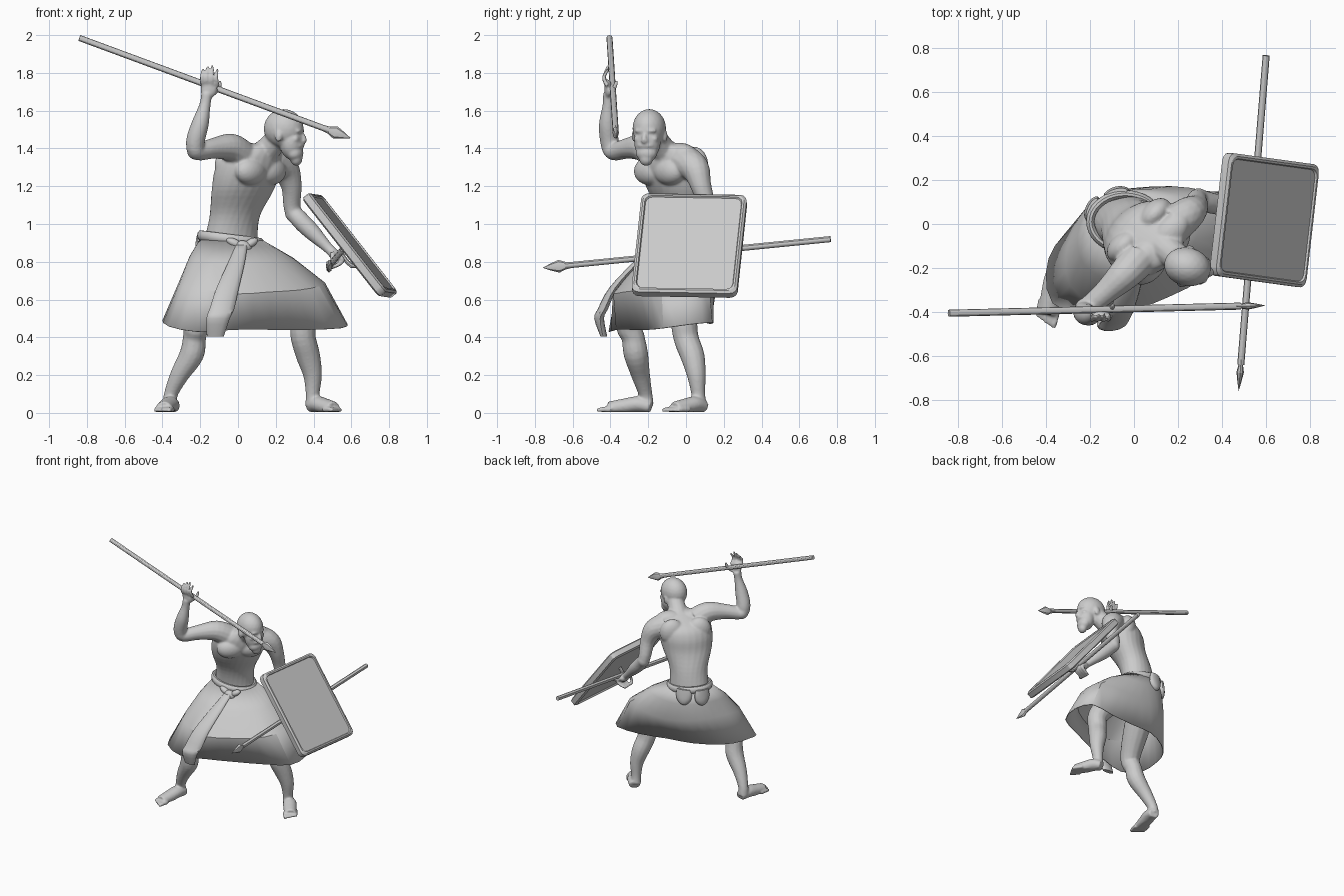
import bpy, bmesh
from math import cos, sin, pi, radians
from mathutils import Vector, Matrix

if "Cube" in bpy.data.objects:
    bpy.data.objects.remove(bpy.data.objects["Cube"])


def loft(bm, rings, caps=True):
    """Skin a list of equal-length point rings."""
    vs = [[bm.verts.new(p) for p in r] for r in rings]
    n = len(vs[0])
    for a, b in zip(vs, vs[1:]):
        for i in range(n):
            bm.faces.new((a[i], a[(i + 1) % n], b[(i + 1) % n], b[i]))
    if caps:
        bm.faces.new(vs[0][::-1])
        bm.faces.new(vs[-1])


def spline(pts, steps, closed=False):
    P = [Vector(p) for p in pts]
    n, out = len(P), []
    for i in range(n if closed else n - 1):
        if closed:
            a, b, c, d = (P[(i + k) % n] for k in (-1, 0, 1, 2))
        else:
            a, b, c, d = P[max(i - 1, 0)], P[i], P[i + 1], P[min(i + 2, n - 1)]
        for s in range(steps):
            t = s / steps
            out.append(0.5 * (2 * b + (c - a) * t + (2 * a - 5 * b + 4 * c - d) * t * t
                              + (3 * b - a - 3 * c + d) * t ** 3))
    out.append(P[0].copy() if closed else P[-1])
    return out


def tube(bm, pts, sides=14, steps=4, flat=1.0, closed=False):
    """Round tube along (x, y, z, radius) points."""
    path = spline(pts, steps, closed) if steps > 1 else [Vector(p) for p in pts]
    span = path[len(path) // 2].xyz - path[0].xyz
    ref = Vector((0, 0, 1)) if closed or abs(span.normalized().z) < 0.75 else Vector((0.3, 1, 0))
    rings = []
    for i, p in enumerate(path):
        d = (path[min(i + 1, len(path) - 1)].xyz - path[max(i - 1, 0)].xyz)
        if closed and i in (0, len(path) - 1):
            d = path[1].xyz - path[-2].xyz
        u = d.cross(ref).normalized()
        v = u.cross(d).normalized()
        rings.append([p.xyz + p.w * (u * flat * cos(2 * pi * k / sides) + v * sin(2 * pi * k / sides))
                      for k in range(sides)])
    loft(bm, rings, not closed)


def stack(bm, rows, sides=24, steps=4):
    """Level ellipses: (x, y, z, half width, half depth, yaw)."""
    rings = []
    for x, y, z, a, b, yaw in spline(rows, steps):
        c, s = cos(radians(yaw)), sin(radians(yaw))
        rings.append([Vector((x + a * cos(t) * c - b * sin(t) * s, y + a * cos(t) * s + b * sin(t) * c, z))
                      for t in (2 * pi * k / sides for k in range(sides))])
    loft(bm, rings)


def blob(bm, c, r, yaw=0, pitch=0):
    m = (Matrix.Translation(c) @ Matrix.Rotation(radians(yaw), 4, 'Z')
         @ Matrix.Rotation(radians(pitch), 4, 'Y') @ Matrix.Diagonal((*r, 1)))
    bmesh.ops.create_icosphere(bm, subdivisions=3, radius=1, matrix=m)


def finish(bm, name, angle=40):
    bmesh.ops.recalc_face_normals(bm, faces=bm.faces)
    me = bpy.data.meshes.new(name)
    bm.to_mesh(me)
    bm.free()
    ob = bpy.data.objects.new(name, me)
    bpy.context.collection.objects.link(ob)
    bpy.ops.object.select_all(action='DESELECT')
    ob.select_set(True)
    bpy.context.view_layer.objects.active = ob
    bpy.ops.object.shade_smooth_by_angle(angle=radians(angle))
    return ob


# Body: overlapping volumes, fused by a remesh
b = bmesh.new()
stack(b, [(-.04, .02, .80, .16, .115, 15), (-.035, .01, .93, .143, .11, 20), (-.015, -.01, 1.05, .14, .115, 28),
          (.025, -.05, 1.18, .18, .135, 38), (.05, -.067, 1.28, .195, .15, 43), (.075, -.078, 1.35, .185, .135, 45),
          (.12, -.10, 1.40, .12, .085, 45), (.15, -.12, 1.43, .05, .05, 45)])
fwd, side = Vector((.7, -.7, 0)), Vector((.7, .7, 0))
for s in (-1, 1):
    blob(b, Vector((.06, -.08, 1.28)) + fwd * .085 + side * s * .075, (.065, .10, .075), -45)  # chest
    blob(b, Vector((.065, -.07, 1.31)) - fwd * .06 + side * s * .10, (.06, .09, .10), -45)     # shoulder blade
    blob(b, Vector((.11, -.09, 1.38)) + side * s * .08, (.065, .10, .05), -45)                 # neck muscle
# legs
tube(b, [(-.12, -.02, .84, .10), (-.17, -.17, .67, .095), (-.215, -.30, .49, .072), (-.23, -.28, .40, .062),
         (-.245, -.265, .31, .065), (-.31, -.24, .20, .05), (-.355, -.215, .10, .037), (-.36, -.21, .04, .04)])
tube(b, [(.05, .04, .84, .10), (.19, .01, .70, .095), (.33, -.01, .52, .074), (.345, .0, .40, .067),
         (.372, .035, .30, .064), (.395, .055, .20, .05), (.395, .065, .10, .037), (.395, .07, .04, .04)])


def foot(heel, toe, big):
    h, t = Vector((*heel, 0)), Vector((*toe, 0))
    d = (t - h).normalized()
    w = Vector((-d.y, d.x, 0))
    tube(b, [(*(h.lerp(t, f) + Vector((0, 0, z))), r) for f, z, r in
             ((.02, .03, .034), (.25, .045, .043), (.5, .035, .042), (.8, .022, .038))], flat=1.15)
    for i in range(5):
        o = w * (i - 2) * .02 * big
        e = t + o - d * .009 * i
        tube(b, [(*(e - d * .08 + Vector((0, 0, .018))), .016), (*(e - d * .03 + Vector((0, 0, .018))), .014),
                 (*(e + Vector((0, 0, .013))), .010)], 8, 3)


foot((-.345, -.18), (-.405, -.465), -1)
foot((.385, .10), (.535, -.10), 1)
# arms
tube(b, [(.02, -.16, 1.36, .085), (-.04, -.225, 1.405, .075), (-.13, -.31, 1.40, .055), (-.215, -.385, 1.385, .048),
         (-.225, -.405, 1.44, .05), (-.20, -.415, 1.53, .046), (-.175, -.412, 1.63, .03), (-.165, -.41, 1.69, .03)])
tube(b, [(.18, -.005, 1.33, .09), (.25, .05, 1.29, .076), (.283, .08, 1.20, .055), (.288, .115, 1.08, .045),
         (.33, .10, 1.02, .048), (.39, .085, .96, .045), (.47, .06, .88, .029), (.50, .045, .85, .028)])
blob(b, (-.22, -.385, 1.385), (.05, .05, .046))
blob(b, (.293, .118, 1.06), (.045, .045, .05))
# hands
blob(b, (-.155, -.412, 1.715), (.045, .02, .05))
blob(b, (.515, .04, .835), (.035, .045, .03), 0, 45)
for i in range(4):
    x = -.19 + .026 * i
    top = 1.81 + (.01, .025, .03, .01)[i]
    tube(b, [(x + .005, -.415, 1.73, .012), (x - .003, -.435, 1.775, .011), (x + .004, -.41, top, .008)], 8, 3)
    y = .005 + .023 * i
    tube(b, [(.52, y, .84, .013), (.555, y, .81, .013), (.53, y, .785, .012), (.485, y - .01, .765, .009)], 8, 3)
tube(b, [(-.13, -.40, 1.69, .014), (-.10, -.38, 1.72, .013), (-.095, -.365, 1.76, .009)], 8, 3)
tube(b, [(.50, .0, .85, .014), (.50, -.02, .81, .012), (.485, -.02, .77, .009)], 8, 3)
# neck and head
tube(b, [(.12, -.09, 1.35, .08), (.18, -.14, 1.42, .065), (.235, -.18, 1.49, .062)])
HEAD, YAW = Matrix.Translation((.245, -.195, 1.505)) @ Matrix.Rotation(radians(-14), 4, 'Z'), -14
for c, r, p in [((-.003, 0, 0), (.107, .088, .104), 0), ((.04, 0, -.07), (.064, .071, .095), 0),  # skull, face
                ((.085, 0, -.012), (.02, .06, .014), 0), ((.105, 0, -.05), (.016, .014, .03), -20),  # brow, nose
                ((.108, 0, -.066), (.014, .02, .012), 0), ((.088, 0, -.09), (.02, .045, .014), 0),  # moustache
                ((.058, 0, -.13), (.045, .058, .045), 0), ((.066, 0, -.158), (.032, .038, .04), 0)]:  # beard
    blob(b, HEAD @ Vector(c), r, YAW, p)
for s in (-1, 1):
    blob(b, HEAD @ Vector((-.01, s * .086, -.04)), (.02, .011, .032), YAW)       # ear
    blob(b, HEAD @ Vector((.07, s * .042, -.055)), (.022, .024, .02), YAW)       # cheek
for v in b.verts:
    v.co.z = max(v.co.z, .004)
body = finish(b, "body")
rm = body.modifiers.new("fuse", 'REMESH')
rm.mode, rm.voxel_size, rm.use_smooth_shade = 'VOXEL', .007, True
sm = body.modifiers.new("soften", 'SMOOTH')
sm.factor, sm.iterations = .5, 6

# Skirt: waist ring, thigh ring and tucked-in hem, open below
hem = [(-.40, -.22, .49), (-.37, -.36, .46), (-.22, -.41, .43), (-.02, -.37, .44), (.18, -.29, .44),
       (.38, -.20, .44), (.55, -.12, .45), (.58, .02, .47), (.51, .14, .48), (.32, .13, .47),
       (.10, .10, .48), (-.10, .08, .49), (-.26, .0, .49), (-.36, -.10, .49)]
thigh = [(-.31, -.15, .70), (-.29, -.28, .67), (-.17, -.37, .65), (0, -.385, .63), (.16, -.33, .64),
         (.32, -.245, .65), (.43, -.13, .67), (.46, .01, .69), (.41, .12, .70), (.25, .165, .68),
         (.08, .17, .67), (-.10, .145, .69), (-.22, .07, .71), (-.28, -.04, .71)]
waist = [(-.04 + .163 * cos(a), .01 + .13 * sin(a), .92) for a in (radians(200) + 2 * pi * k / 14 for k in range(14))]
columns = [[w, Vector(w).lerp(Vector(t), .5) * 1.02, t, h] for w, t, h in zip(waist, thigh, hem)]
b = bmesh.new()
loft(b, [spline(row, 2, True)[:-1] for row in zip(*columns)], False)
skirt = finish(b, "skirt", 25)
so = skirt.modifiers.new("cloth", 'SOLIDIFY')
so.thickness, so.offset = .006, -1

# Belt with knot and back folds
b = bmesh.new()
tube(b, [(-.04 + .158 * cos(t), .01 + .125 * sin(t), .92 - .02 * cos(t), .027)
         for t in (2 * pi * k / 12 for k in range(12))], 10, 3, .7, True)
blob(b, (.03, -.14, .88), (.045, .03, .032), 10, 15)
blob(b, (.07, -.13, .90), (.04, .025, .022), 15, -30)
blob(b, (-.02, -.135, .90), (.045, .025, .022), -5, 25)
finish(b, "belt")
b = bmesh.new()
for x, y, yaw in ((-.19, .07, 65), (-.08, .14, 15)):
    stack(b, [(x, y, .94, .05, .02, yaw), (x, y, .90, .06, .026, yaw), (x, y, .86, .055, .03, yaw),
              (x, y, .83, .035, .026, yaw), (x, y, .815, .012, .012, yaw)], 16)
finish(b, "belt_back_folds")

# Hanging sash
b = bmesh.new()
stack(b, [(.02, -.15, .89, .03, .02, 0), (-.01, -.265, .79, .045, .022, 5), (-.055, -.385, .66, .06, .022, 8),
          (-.085, -.44, .55, .066, .026, 8), (-.105, -.46, .50, .062, .026, 5), (-.12, -.435, .405, .045, .018, -5)],
      12, 3)
finish(b, "sash")


# Spears
def spear(name, tail, tip):
    a, t = Vector(tail), Vector(tip)
    d = (t - a).normalized()
    b = bmesh.new()
    tube(b, [(*a, .016), (*(t - d * .12), .016)], 12, 1)
    tube(b, [(*(t - d * k), r) for k, r in ((.145, .017), (.12, .02), (.085, .034), (.04, .018), (0, .001))], 8, 1, .5)
    finish(b, name, 30)


spear("raised_spear", (-.84, -.405, 1.985), (.595, -.37, 1.455))
spear("spare_spear", (.60, .765, .92), (.475, -.757, .768))

# Shield: rounded slab with a raised rim on both sides
u = Vector((.10, .99, 0)).normalized()
v = Vector((.40, -.055, -.51)).normalized()
n = v.cross(u).normalized()
u = n.cross(v).normalized()
M = Matrix((u, v, n)).transposed().to_4x4()
M.translation = (.593, .018, .887)
W, H, R = .281, .333, .04
outline = []
for k, (sx, sy) in enumerate(((1, 1), (-1, 1), (-1, -1), (1, -1))):
    for j in range(4):
        a = pi / 2 * (k + j / 3)
        outline.append((sx * (W - R) + R * cos(a), sy * (H - R) + R * sin(a)))
b = bmesh.new()


def slab_ring(inset, z):
    return [M @ Vector((x * (1 - inset / W), y * (1 - inset / H), z)) for x, y in outline]


loft(b, [slab_ring(i, z) for i, z in ((.026, -.018), (.022, -.028), (.012, -.028), (0, -.02), (0, .017),
                                      (.012, .027), (.022, .027), (.026, .018))])
finish(b, "shield", 30)
b = bmesh.new()
tube(b, [(*(M @ Vector((0, y, z))), .012) for y, z in ((-.02, -.01), (0, -.06), (.09, -.06), (.11, -.01))], 8, 3)
finish(b, "shield_grip")
